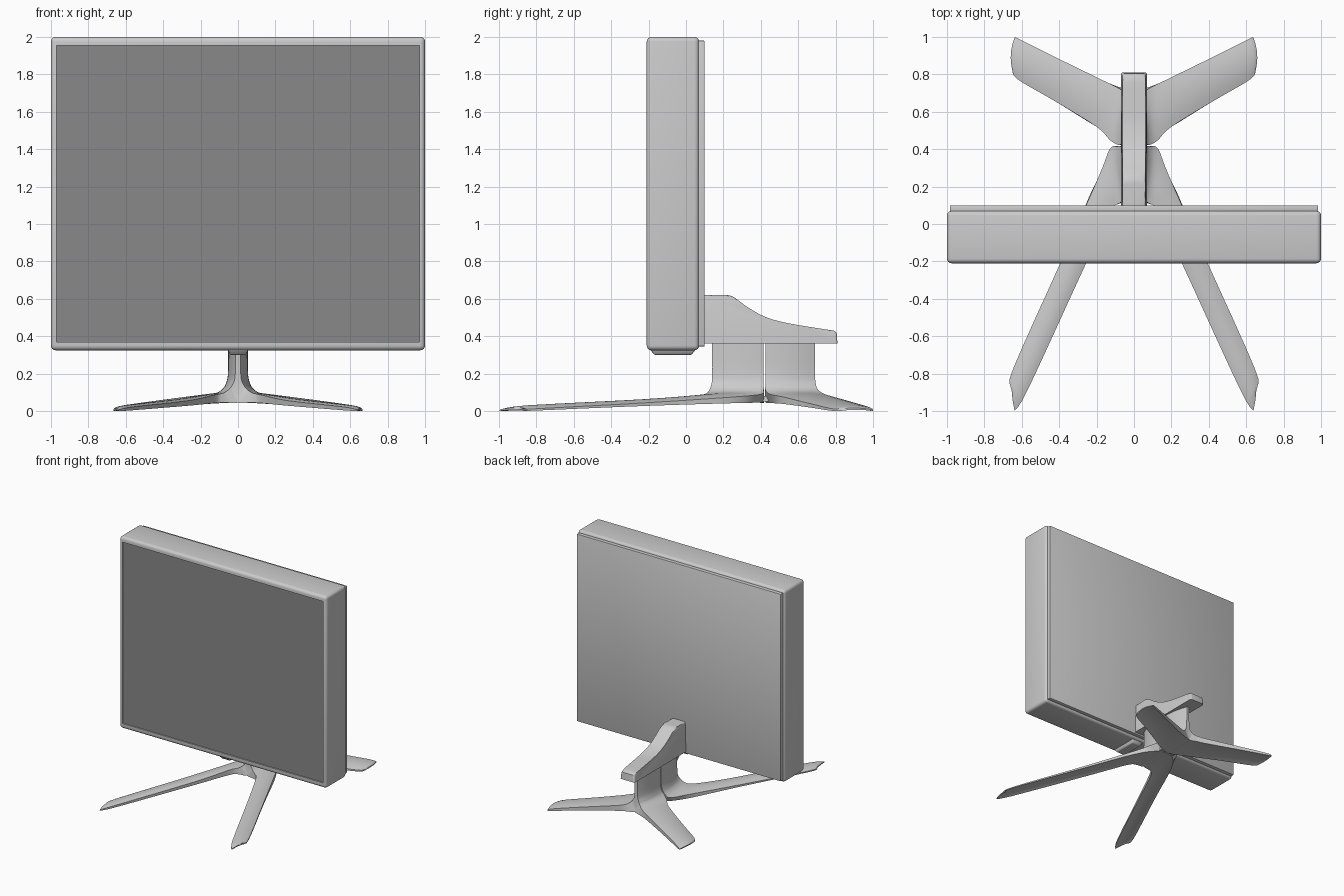
import bpy, bmesh
from mathutils import Vector

if "Cube" in bpy.data.objects:
    bpy.data.objects.remove(bpy.data.objects["Cube"])


def finish(name, bm, angle=35):
    bmesh.ops.recalc_face_normals(bm, faces=bm.faces[:])
    me = bpy.data.meshes.new(name)
    bm.to_mesh(me)
    bm.free()
    ob = bpy.data.objects.new(name, me)
    bpy.context.collection.objects.link(ob)
    bpy.ops.object.select_all(action='DESELECT')
    ob.select_set(True)
    bpy.context.view_layer.objects.active = ob
    bpy.ops.object.shade_smooth_by_angle(angle=angle * 3.14159 / 180)
    return ob


def box(lo, hi, bevel=0, segments=3):
    bm = bmesh.new()
    bmesh.ops.create_cube(bm, size=1)
    for v in bm.verts:
        v.co = Vector([lo[i] + (v.co[i] + 0.5) * (hi[i] - lo[i]) for i in range(3)])
    if bevel:
        bmesh.ops.bevel(bm, geom=bm.edges[:], offset=bevel, segments=segments,
                        profile=0.5, affect='EDGES')
    return bm


def smooth_path(pts, steps=4):
    """Catmull-Rom through the given points."""
    out = []
    for i in range(len(pts) - 1):
        a, b, c, d = (pts[max(0, min(len(pts) - 1, i + k))] for k in (-1, 0, 1, 2))
        for s in range(steps):
            t = s / steps
            out.append(0.5 * (2 * b + (c - a) * t + (2 * a - 5 * b + 4 * c - d) * t * t
                              + (3 * b - a - 3 * c + d) * t ** 3))
    return out + [pts[-1]]


# Monitor housing with a recessed front
bm = box((-1, -0.21, 0.325), (1, 0.07, 2), 0.025, 4)
front = min(bm.faces, key=lambda f: f.calc_center_median().y)
bmesh.ops.inset_region(bm, faces=[front], thickness=0.008)
for v in front.verts:
    v.co.x = 0.97 if v.co.x > 0 else -0.97
    v.co.z = 1.955 if v.co.z > 1 else 0.37
inner = bmesh.ops.extrude_face_region(bm, geom=[front])
for v in inner["geom"]:
    if isinstance(v, bmesh.types.BMVert):
        v.co.y += 0.012
if front.is_valid:
    bmesh.ops.delete(bm, geom=[front], context='FACES_ONLY')
finish("housing", bm)

# Dark screen panel
dark = bpy.data.materials.new("dark_screen")
dark.diffuse_color = (0.25, 0.25, 0.25, 1)
dark.use_nodes = True
dark.node_tree.nodes["Principled BSDF"].inputs["Base Color"].default_value = dark.diffuse_color
finish("screen", box((-0.97, -0.2, 0.37), (0.97, -0.19, 1.955))).data.materials.append(dark)

# Rear cover
finish("rear_cover", box((-0.985, 0.06, 0.345), (0.985, 0.1, 1.98), 0.005, 2))

# Control bump under the housing
bm = box((-0.06, -0.2, 0.3), (0.06, 0.06, 0.34))
for v in bm.verts:
    if v.co.z < 0.32:
        v.co.x *= 0.7
        v.co.y = -0.17 if v.co.y < 0 else 0.03
bmesh.ops.bevel(bm, geom=bm.edges[:], offset=0.008, segments=2, profile=0.5, affect='EDGES')
finish("control_bump", bm)

# Support arm: side profile (y, z), narrower along the top
top = smooth_path([Vector(p) for p in ((0.21, 0.62), (0.25, 0.612), (0.33, 0.555), (0.42, 0.505),
                                       (0.52, 0.475), (0.66, 0.45), (0.79, 0.43))], 3)
profile = [Vector((0.09, 0.36)), Vector((0.09, 0.62))] + top + [Vector((0.805, 0.42)), Vector((0.81, 0.36))]
bm = bmesh.new()
rings = [[bm.verts.new((sx * (0.07 if p.y < 0.4 else 0.062), p.x, p.y)) for p in profile]
         for sx in (-1, 1)]
for ring in rings:
    bm.faces.new(ring)
n = len(profile)
for i in range(n):
    j = (i + 1) % n
    bm.faces.new((rings[0][i], rings[0][j], rings[1][j], rings[1][i]))
sides = [e for e in bm.edges if abs(e.verts[0].co.x - e.verts[1].co.x) < 0.03
         and min(v.co.z for v in e.verts) > 0.4 and min(v.co.y for v in e.verts) > 0.08]
sides += [e for e in bm.edges if max(v.co.z for v in e.verts) > 0.4 > min(v.co.z for v in e.verts)
          and min(v.co.y for v in e.verts) > 0.5]
bmesh.ops.bevel(bm, geom=sides, offset=0.012, segments=3, profile=0.5, affect='EDGES')
finish("support_arm", bm)


# Leg pairs: each half is a ribbon bending from the upright column to the foot.
# Station: edge at the slit, opposite edge, underside height, bulge in x, bulge in z
def leg_pair(name, stations, across=8):
    columns = []
    for k in range(across + 1):
        v = k / across
        upper, lower = [], []
        for i, (a, b, zb, bx, bz) in enumerate(stations):
            w = 4 * v * (1 - v)
            p = Vector(a).lerp(Vector(b), v) + Vector((bx * w, 0, bz * w))
            x = 0 if i < 4 else 0.075 if i == 4 else p.x
            z = p.z if zb is None else zb + bz * w * 0.8
            upper.append(p)
            lower.append(Vector((x, p.y, min(z, p.z))))
        columns.append((smooth_path(upper), smooth_path(lower)))
    bm = bmesh.new()
    for sx in (1, -1):
        grid = [[[bm.verts.new((sx * max(0, p.x), p.y, max(0, p.z))) for p in path]
                 for path in col] for col in columns]
        m = len(grid[0][0])
        quads = []
        for s in range(m - 1):
            for k in range(across):
                for side in (0, 1):
                    quads.append((grid[k][side][s], grid[k + 1][side][s],
                                  grid[k + 1][side][s + 1], grid[k][side][s + 1]))
            for k in (0, across):
                quads.append((grid[k][0][s], grid[k][1][s], grid[k][1][s + 1], grid[k][0][s + 1]))
        for s in (0, m - 1):
            for k in range(across):
                quads.append((grid[k][0][s], grid[k + 1][0][s], grid[k + 1][1][s], grid[k][1][s]))
        for q in quads:
            if any(abs(v.co.x) > 1e-4 for v in q):
                bm.faces.new(q)
    bmesh.ops.remove_doubles(bm, verts=bm.verts[:], dist=1e-4)
    finish(name, bm, 40)


leg_pair("front_legs", [
    ((0.05, 0.415, 0.36), (0.012, 0.14, 0.36), None, 0.016, 0),
    ((0.05, 0.415, 0.21), (0.015, 0.14, 0.19), None, 0.016, 0),
    ((0.065, 0.415, 0.145), (0.03, 0.135, 0.14), 0.09, 0.012, 0),
    ((0.09, 0.415, 0.112), (0.05, 0.125, 0.115), 0.047, 0.006, 0.003),
    ((0.13, 0.40, 0.09), (0.08, 0.11, 0.096), 0.045, 0, 0.006),
    ((0.19, 0.25, 0.075), (0.13, 0.06, 0.085), 0.042, 0, 0.01),
    ((0.39, -0.20, 0.045), (0.27, -0.24, 0.055), 0.028, 0, 0.013),
    ((0.645, -0.77, 0.014), (0.565, -0.88, 0.022), 0.004, 0, 0.013),
    ((0.655, -0.86, 0.010), (0.638, -0.998, 0.006), 0, 0.004, 0.008)])
leg_pair("rear_legs", [
    ((0.05, 0.425, 0.36), (0.012, 0.69, 0.36), None, 0.016, 0),
    ((0.05, 0.425, 0.21), (0.015, 0.69, 0.19), None, 0.016, 0),
    ((0.065, 0.425, 0.145), (0.03, 0.695, 0.14), 0.09, 0.012, 0),
    ((0.09, 0.425, 0.112), (0.05, 0.705, 0.115), 0.047, 0.006, 0.003),
    ((0.13, 0.45, 0.09), (0.09, 0.73, 0.096), 0.043, 0, 0.006),
    ((0.20, 0.52, 0.075), (0.16, 0.765, 0.083), 0.038, 0, 0.01),
    ((0.42, 0.655, 0.042), (0.40, 0.882, 0.05), 0.02, 0, 0.013),
    ((0.62, 0.772, 0.014), (0.60, 0.982, 0.02), 0.002, 0.006, 0.013),
    ((0.65, 0.82, 0.010), (0.637, 1.0, 0.006), 0, 0.015, 0.008)])

# Bridge joining the leg pairs below the slit
finish("leg_bridge", box((-0.07, 0.38, 0.05), (0.07, 0.46, 0.08)))
